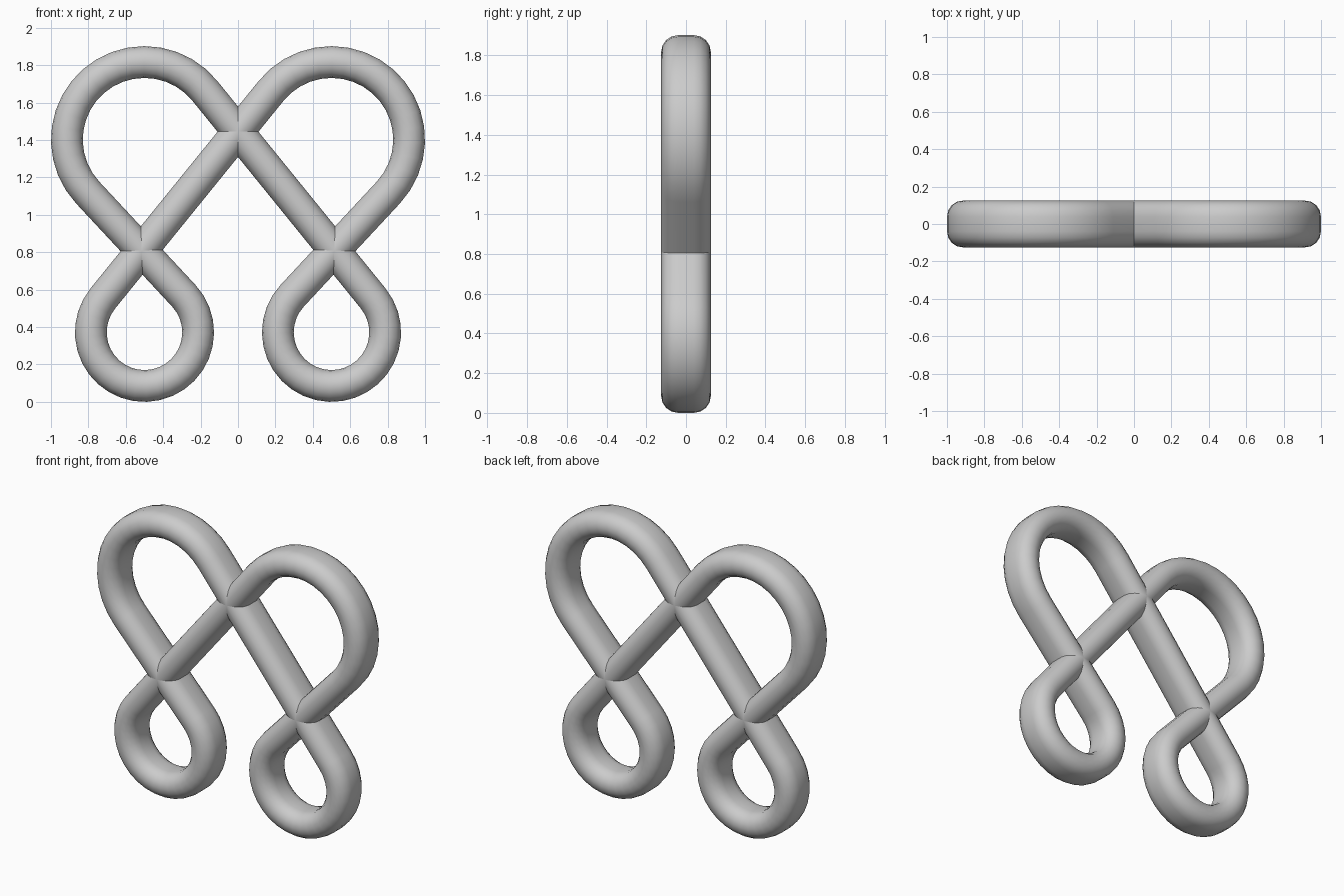
import bpy, bmesh
from math import sin, cos, pi, radians, asin, atan2, hypot
from mathutils import Vector

if "Cube" in bpy.data.objects:
    bpy.data.objects.remove(bpy.data.objects["Cube"])

# Loop centres (x, z) and centre-line radii on the right half
UP, UP_R = (0.5, 1.402), 0.415
LOW, LOW_R = (0.5, 0.372), 0.287
HALF_W, HALF_D = 0.085, 0.125       # half thickness in plane / in depth
dz = UP[1] - LOW[1]

# Tangent directions of the straight runs joining the loops
long_a = atan2(dz, 1.0) + asin((UP_R - LOW_R) / hypot(1.0, dz))
cross_a = asin((UP_R + LOW_R) / dz)


def arc(c, r, a0, a1, n):
    return [(c[0] + r * cos(a0 + (a1 - a0) * i / n),
             c[1] + r * sin(a0 + (a1 - a0) * i / n),
             a0 + (a1 - a0) * i / n) for i in range(n + 1)]


# One half of the path: around the upper loop, then back around the lower one.
# Each point is x, z and the angle of the in-plane sideways direction.
upper = arc(UP, UP_R, long_a + pi / 2, -cross_a, 18)
lower = [(x, z, a + pi) for x, z, a in
         arc(LOW, LOW_R, pi - cross_a, 2 * pi + pi / 2 - long_a, 24)]
half = [(x, z, cos(a), sin(a)) for x, z, a in upper + lower]
path = half + [(-x, z, u, -v) for x, z, u, v in half]

# Rounded cross-section: two half circles joined by flat sides
section = []
for s in (1, -1):
    for i in range(9):
        a = pi * i / 8
        section.append((s * HALF_W * cos(a), s * (HALF_D - HALF_W + HALF_W * sin(a))))

# Sweep the section along the closed path
bm = bmesh.new()
rings = [[bm.verts.new((x + w * u, d, z + w * v)) for w, d in section]
         for x, z, u, v in path]
n, m = len(rings), len(section)
for i in range(n):
    a, b = rings[i], rings[(i + 1) % n]
    for j in range(m):
        k = (j + 1) % m
        bm.faces.new((a[j], a[k], b[k], b[j]))
bmesh.ops.recalc_face_normals(bm, faces=bm.faces)
mesh = bpy.data.meshes.new("looped_tube")
bm.to_mesh(mesh)
bm.free()
obj = bpy.data.objects.new("looped_tube", mesh)
bpy.context.collection.objects.link(obj)
bpy.context.view_layer.objects.active = obj
obj.select_set(True)
bpy.ops.object.shade_smooth_by_angle(angle=radians(40))
